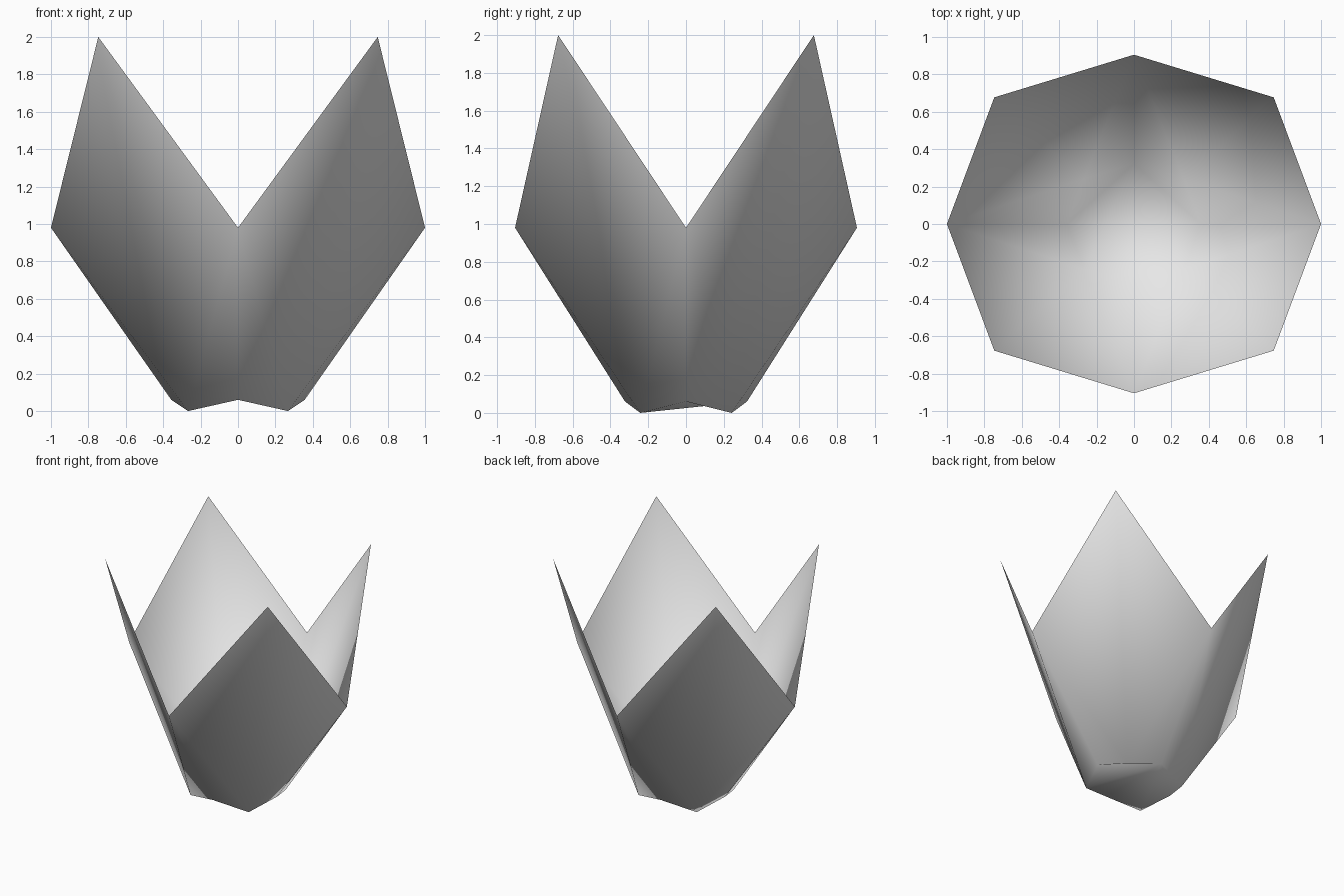
import bpy, bmesh

if "Cube" in bpy.data.objects:
    bpy.data.objects.remove(bpy.data.objects["Cube"])

# Pale grey material
mat = bpy.data.materials.new("pale grey")
mat.diffuse_color = (0.8, 0.8, 0.8, 1)
mat.use_nodes = True
mat.node_tree.nodes["Principled BSDF"].inputs["Base Color"].default_value = mat.diffuse_color

bm = bmesh.new()


def ring(ax, ay, az, dx, dy, dz):
    """Eight points: valleys on the axes, petal points on the diagonals."""
    pts = [(ax, 0, az), (dx, dy, dz), (0, ay, az), (-dx, dy, dz),
           (-ax, 0, az), (-dx, -dy, dz), (0, -ay, az), (dx, -dy, dz)]
    return [bm.verts.new(p) for p in pts]


foot = ring(0.357, 0.323, 0.06, 0.267, 0.242, 0.0)
rim = ring(1.0, 0.905, 0.98, 0.747, 0.677, 2.0)

# Petal walls, each split from the rim valley to the foot point
for i in range(8):
    j = (i + 1) % 8
    if i % 2 == 0:
        bm.faces.new((foot[i], foot[j], rim[i]))
        bm.faces.new((foot[j], rim[j], rim[i]))
    else:
        bm.faces.new((foot[i], rim[j], rim[i]))
        bm.faces.new((foot[i], foot[j], rim[j]))

# Closed base, fanned from the back valley
for k in range(1, 7):
    bm.faces.new((foot[2], foot[(2 + k + 1) % 8], foot[(2 + k) % 8]))

bmesh.ops.recalc_face_normals(bm, faces=bm.faces)
for f in bm.faces:
    f.smooth = True

me = bpy.data.meshes.new("petal_cup")
bm.to_mesh(me)
bm.free()
me.materials.append(mat)
cup = bpy.data.objects.new("petal_cup", me)
bpy.context.collection.objects.link(cup)
